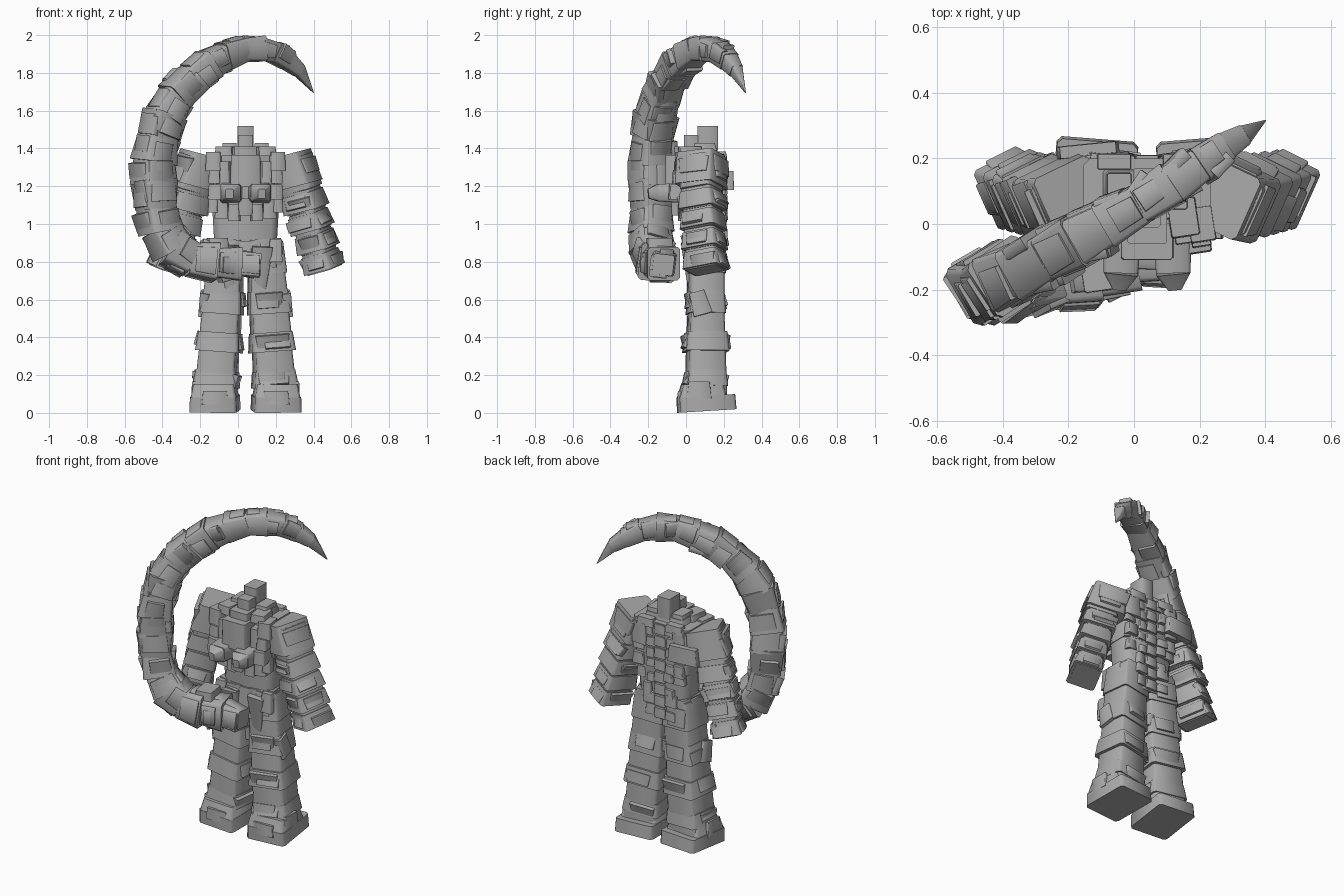
import bpy, bmesh, math, random
from mathutils import Vector

if "Cube" in bpy.data.objects:
    bpy.data.objects.remove(bpy.data.objects["Cube"])

random.seed(4)
CX = 0.04  # centre line of the body

grey = bpy.data.materials.new("stone grey")
grey.diffuse_color = (0.4, 0.4, 0.4, 1)
grey.use_nodes = True
grey.node_tree.nodes["Principled BSDF"].inputs["Base Color"].default_value = grey.diffuse_color


def prism(bm, p, q, s0, s1, side, chamfer=0.1):
    """Chamfered block from p to q; s0 and s1 are (width along side, depth) at each end."""
    p, q = Vector(p), Vector(q)
    t = (q - p).normalized()
    u = Vector(side)
    u = (u - t * u.dot(t)).normalized()
    v = t.cross(u)
    rings = []
    for c, (w, d) in ((p, s0), (q, s1)):
        k = min(w, d) * chamfer
        a, b = w / 2, d / 2
        pts = [(a, b - k), (a - k, b), (k - a, b), (-a, b - k),
               (-a, k - b), (k - a, -b), (a - k, -b), (a, k - b)]
        rings.append([bm.verts.new(c + u * x + v * y) for x, y in pts])
    lo, hi = rings
    for i in range(8):
        j = (i + 1) % 8
        bm.faces.new((lo[i], lo[j], hi[j], hi[i]))
    bm.faces.new(lo[::-1])
    bm.faces.new(hi)


def box(bm, x, y, z, w, d, h, taper=1.0, yaw=0.0):
    side = (math.cos(yaw), math.sin(yaw), 0)
    prism(bm, (x, y, z - h / 2), (x, y, z + h / 2), (w, d), (w * taper, d * taper), side, 0.06)


def armour(bm, p, q, w, d, side, n=3, flare=(0.92, 1.0), chamfer=0.07):
    """Overlapping armoured segment: flared sleeve with a few loose tilted plates."""
    p, q = Vector(p), Vector(q)
    t = q - p
    f0, f1 = flare
    prism(bm, p - t * 0.1, q + t * 0.1, (w * f0, d * f0), (w * f1, d * f1), side, chamfer)
    u = Vector(side)
    u = (u - t.normalized() * u.dot(t.normalized())).normalized()
    v = t.normalized().cross(u)
    for k in range(n):
        a = (k + random.choice((0, 1))) % 4
        o = (u, v, -u, -v)[a]
        across = (v, u, v, u)[a]
        half = (w, d, w, d)[a] * 0.5
        wide = (d, w, d, w)[a] * random.uniform(0.55, 0.85)
        c = p + t * random.uniform(0.3, 0.7) + o * (half - 0.012) + across * random.uniform(-.025, .025)
        ln = t * random.uniform(0.32, 0.45)
        tilt = o * random.uniform(-0.01, 0.014)
        prism(bm, c - ln - tilt, c + ln + tilt, (wide, 0.035), (wide * 0.9, 0.04), across)


def finish(bm, name):
    bmesh.ops.recalc_face_normals(bm, faces=bm.faces[:])
    me = bpy.data.meshes.new(name)
    bm.to_mesh(me)
    bm.free()
    me.materials.append(grey)
    ob = bpy.data.objects.new(name, me)
    bpy.context.collection.objects.link(ob)
    bpy.context.view_layer.objects.active = ob
    ob.select_set(True)
    bpy.ops.object.shade_smooth_by_angle(angle=math.radians(50))
    ob.select_set(False)


# Curled segmented tail: x, y, z, thickness
path = [(.11, -.12, .785, .12), (-.01, -.12, .79, .165), (-.13, -.15, .795, .185), (-.25, -.17, .81, .18),
        (-.35, -.18, .87, .18), (-.41, -.185, .97, .18), (-.435, -.185, 1.09, .185),
        (-.445, -.18, 1.22, .185), (-.445, -.18, 1.34, .185), (-.425, -.175, 1.46, .18),
        (-.39, -.16, 1.57, .168), (-.33, -.13, 1.68, .158), (-.25, -.09, 1.77, .152),
        (-.16, -.042, 1.842, .142), (-.07, .008, 1.89, .135), (.02, .06, 1.922, .126),
        (.11, .12, 1.927, .116), (.19, .175, 1.91, .105), (.26, .225, 1.865, .095)]
bm = bmesh.new()
for i in range(len(path) - 1):
    a, b = path[i], path[i + 1]
    side = (-0.5 + random.uniform(-.1, .1), 0.86, random.uniform(-.1, .1))
    fl = (1.05, .88) if i % 3 else (.9, 1.05)
    armour(bm, a[:3], b[:3], a[3] * 1.02, a[3] * 1.02, side, 4 if i < 14 else 2, fl, .08)
# Upright plate near the root of the tail
box(bm, -.11, -.14, .86, .11, .14, .13, .9, .15)
finish(bm, "tail")

# Pointed tip of the tail
side = (-0.5, 0.86, 0)
bm = bmesh.new()
prism(bm, (.25, .22, 1.872), (.325, .265, 1.81), (.092, .095), (.066, .068), side)
prism(bm, (.32, .262, 1.816), (.40, .315, 1.695), (.062, .066), (.004, .004), side)
finish(bm, "tail_tip")

# Arms: stacked flared plates, hanging outward
for name, s in (("right_arm", -1), ("left_arm", 1)):
    bm = bmesh.new()
    pts = [(.245, 1.35, .21), (.295, 1.18, .215), (.325, 1.07, .19),
           (.358, .965, .18), (.388, .86, .172), (.42, .755, .162)]
    sd = (math.cos(.42), -s * math.sin(.42), 0)
    for i, ((x0, z0, w0), (x1, z1, w1)) in enumerate(zip(pts, pts[1:])):
        a = Vector((CX + s * x0, .075 + .006 * i, z0))
        b = Vector((CX + s * x1, .081 + .006 * i, z1))
        prism(bm, a, b, (w1 * .84, .17), (w1 * .86, .175), sd, .08)
        if i:
            armour(bm, a.lerp(b, .2), a.lerp(b, .88), w1, .195, sd, 4, (.93, 1.04))
    # Shoulder block
    prism(bm, (CX + s * .225, .08, 1.37), (CX + s * .27, .08, 1.20), (.19, .205), (.23, .215), sd, .07)
    armour(bm, (CX + s * .235, .08, 1.34), (CX + s * .265, .08, 1.22), .215, .21, sd, 4, (.9, .96))
    finish(bm, name)

# Legs with thigh, knee and shin bands
for name, s in (("right_leg", -1), ("left_leg", 1)):
    bm = bmesh.new()
    sd = (math.cos(.12), s * math.sin(.12), 0)

    def at(z):
        return Vector((CX + s * (.165 - .075 * z), .105, z))
    prism(bm, at(.92), at(.63), (.165, .18), (.195, .18), sd, .07)
    prism(bm, at(.66), at(.38), (.185, .165), (.205, .19), sd, .07)
    prism(bm, at(.40), at(.05), (.19, .19), (.215, .205), sd, .07)
    for z, h, w, d in ((.82, .14, .20, .19), (.585, .10, .215, .19),
                       (.375, .085, .228, .225), (.18, .07, .228, .21)):
        armour(bm, at(z + h / 2), at(z - h / 2), w, d, sd, 3, (.93, 1.02))
    # Pouch on the outer thigh
    prism(bm, at(.64) + Vector((s * .095, -.05, 0)), at(.52) + Vector((s * .10, -.015, 0)),
          (.05, .08), (.04, .10), sd)
    finish(bm, name)

for name, s in (("right_foot", -1), ("left_foot", 1)):
    bm = bmesh.new()
    sd = (1, s * .08, 0)
    x = CX + s * .162
    prism(bm, (x, .11, .01), (x, .105, .09), (.25, .30), (.245, .295), sd, .06)
    prism(bm, (x, .085, .08), (x, .085, .15), (.24, .25), (.215, .21), sd, .06)
    box(bm, x, -.03, .08, .14, .03, .07, .9)
    box(bm, x + s * .105, .07, .12, .04, .13, .09, .85)
    finish(bm, name)

# Torso: waist, pelvis and rib cage
bm = bmesh.new()
prism(bm, (CX, .105, .80), (CX, .105, 1.15), (.32, .17), (.36, .18), (1, 0, 0), .2)
finish(bm, "waist")
bm = bmesh.new()
box(bm, CX, .10, .84, .33, .19, .14, .95)
for s in (-1, 1):
    box(bm, CX + s * .16, .07, .86, .07, .17, .12, .9)
    prism(bm, (CX + s * .09, .0, .88), (CX + s * .08, .03, .64), (.11, .05), (.05, .03), (1, 0, 0))
finish(bm, "pelvis")
bm = bmesh.new()
prism(bm, (CX, .10, 1.08), (CX, .10, 1.37), (.36, .19), (.39, .20), (1, 0, 0), .1)
box(bm, CX, .09, 1.375, .28, .16, .06, .9)
finish(bm, "rib_cage")

# Front chest plates, mirrored about the centre line
bm = bmesh.new()
box(bm, CX, -.045, 1.28, .16, .13, .17, .97)
box(bm, CX, -.03, 1.09, .07, .09, .09, 1.1)
box(bm, CX, -.01, 1.38, .12, .10, .06)
for s in (-1, 1):
    # Jutting lower chest lobe
    prism(bm, (CX + s * .075, .0, 1.165), (CX + s * .08, -.15, 1.165), (.12, .11), (.105, .09), (1, 0, 0))
    prism(bm, (CX + s * .08, -.15, 1.165), (CX + s * .085, -.20, 1.16), (.105, .09), (.04, .05), (1, 0, 0))
    for x, y, z, w, d, h in ((.15, -.03, 1.17, .08, .12, .08), (.16, -.02, 1.25, .06, .10, .07),
                             (.115, -.015, 1.27, .07, .09, .12), (.165, .0, 1.33, .08, .11, .10),
                             (.06, -.01, 1.06, .06, .06, .09), (.125, .0, 1.08, .07, .06, .10),
                             (.17, .0, 1.10, .05, .06, .08), (.11, .02, 1.385, .09, .12, .05)):
        box(bm, CX + s * x, y, z, w, d, h, .93, s * .15)
finish(bm, "chest_plates")

# Blocky head and neck
bm = bmesh.new()
box(bm, CX, .115, 1.455, .085, .11, .13)
box(bm, CX, .035, 1.425, .08, .09, .09)
for s in (-1, 1):
    box(bm, CX + s * .085, .10, 1.40, .08, .12, .06, .9)
finish(bm, "head")

# Spine and small irregular back plates
bm = bmesh.new()
R = random.uniform
for i in range(8):
    z = .81 + i * .075
    box(bm, CX, .188, z, .075, .045, .06, .9)
    for s in (-1, 1):
        for k in range(1, 3 if i > 2 else 2):
            box(bm, CX + s * (.07 * k + R(-.01, .015)), .187 + R(-.012, .012),
                z + R(-.02, .02), R(.05, .08), .045, R(.045, .075), .88, R(-.2, .2))
for s in (-1, 1):
    box(bm, CX + s * .14, .19, 1.28, .10, .05, .13, .9, -s * .1)
    box(bm, CX + s * .10, .19, 1.36, .11, .05, .05, .9)
box(bm, -.14, .225, 1.23, .19, .04, .10, .9, .1)
finish(bm, "back_plates")
